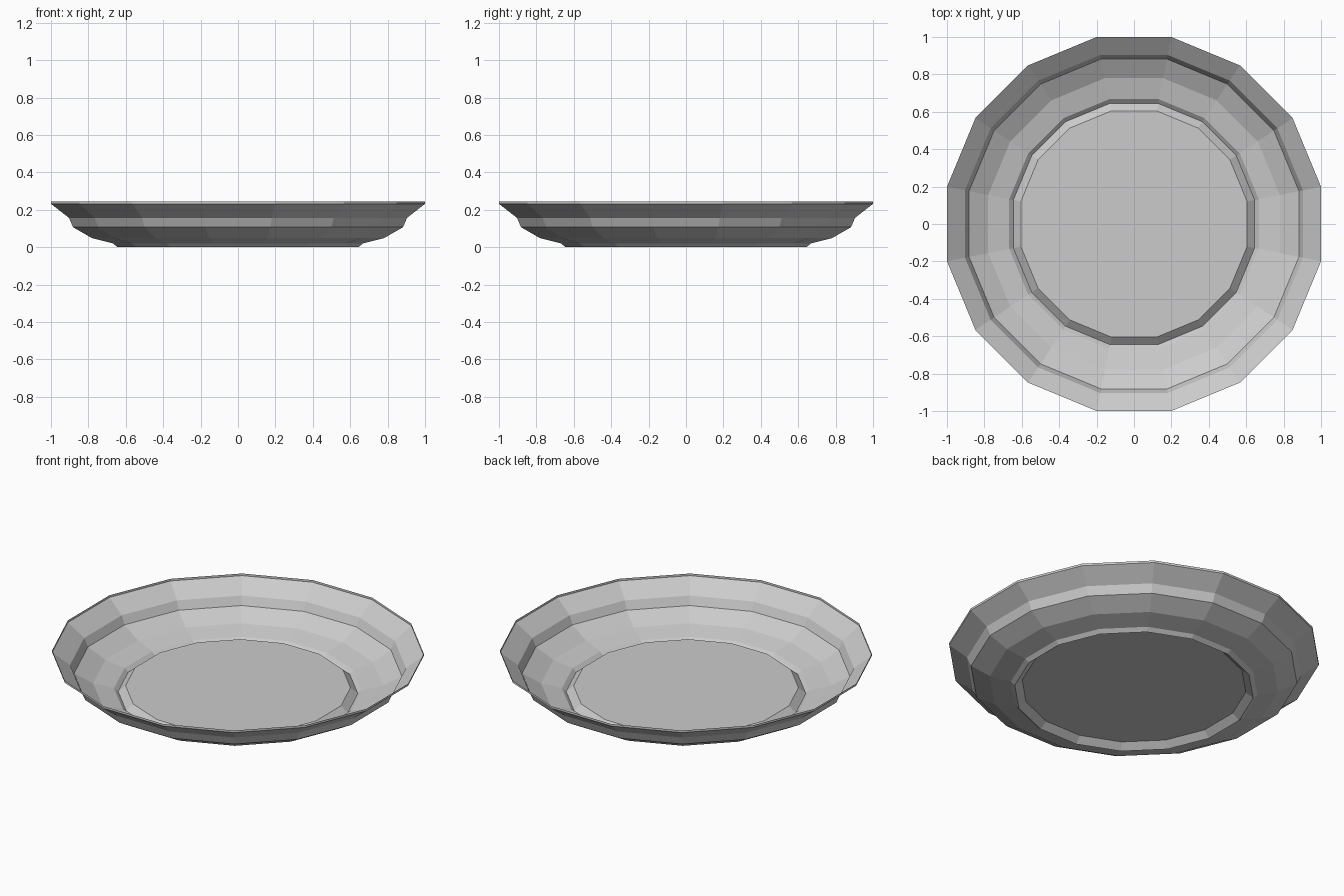
import bpy, bmesh, math

cube = bpy.data.objects.get("Cube")
if cube:
    bpy.data.objects.remove(cube)

SIDES = 16
# wall profile from rim to floor: (distance to flat side, height)
PROFILE = [(1.0, 0.245), (1.0, 0.232), (0.904, 0.157), (0.882, 0.107),
           (0.78, 0.048), (0.667, 0.02), (0.645, 0.0), (0.605, 0.035)]

grey = bpy.data.materials.new("plain_grey")
grey.use_nodes = True
colour = (0.6, 0.6, 0.6, 1)
grey.diffuse_color = colour
grey.node_tree.nodes["Principled BSDF"].inputs["Base Color"].default_value = colour

# dish: flat-faceted rings bridged together, closed by the floor
bm = bmesh.new()
rings = []
for r, z in PROFILE:
    r /= math.cos(math.pi / SIDES)
    angles = [(i + 0.5) * math.tau / SIDES for i in range(SIDES)]
    rings.append([bm.verts.new((r * math.cos(a), r * math.sin(a), z)) for a in angles])
for top, low in zip(rings, rings[1:]):
    for i in range(SIDES):
        j = (i + 1) % SIDES
        bm.faces.new((top[i], low[i], low[j], top[j]))
bm.faces.new(rings[-1])

mesh = bpy.data.meshes.new("dish")
bm.to_mesh(mesh)
bm.free()
mesh.materials.append(grey)
dish = bpy.data.objects.new("dish", mesh)
bpy.context.collection.objects.link(dish)
